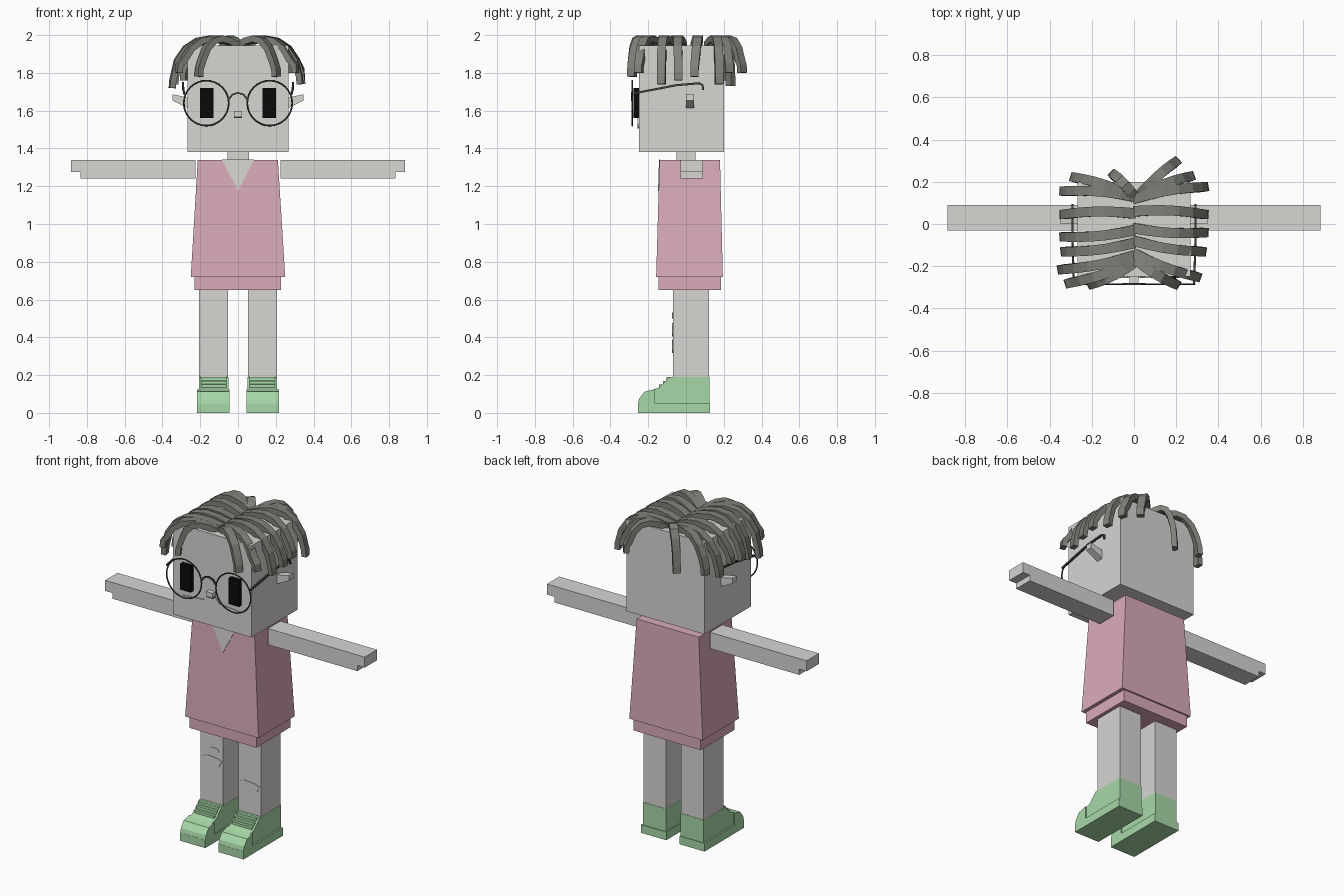
import bpy, bmesh, math
from mathutils import Vector

if "Cube" in bpy.data.objects:
    bpy.data.objects.remove(bpy.data.objects["Cube"])


def material(name, r, g, b):
    m = bpy.data.materials.new(name)
    m.use_nodes = True
    m.diffuse_color = (r, g, b, 1)
    bsdf = m.node_tree.nodes["Principled BSDF"]
    bsdf.inputs["Base Color"].default_value = (r, g, b, 1)
    bsdf.inputs["Roughness"].default_value = 0.9
    return m


SKIN = material("pale grey skin", 0.69, 0.67, 0.65)
PINK = material("dusty pink cloth", 0.70, 0.41, 0.48)
GREEN = material("mint green shoe", 0.39, 0.69, 0.39)
HAIR = material("grey hair", 0.21, 0.22, 0.19)
WIRE = material("dark frame", 0.06, 0.065, 0.055)
BLACK = material("black", 0.003, 0.003, 0.003)


def loft(name, rings, mat):
    """Skin a list of equal-sized point rings and cap both ends."""
    bm = bmesh.new()
    loops = [[bm.verts.new(p) for p in ring] for ring in rings]
    n = len(loops[0])
    for a, b in zip(loops, loops[1:]):
        for i in range(n):
            j = (i + 1) % n
            bm.faces.new((a[i], a[j], b[j], b[i]))
    bm.faces.new(loops[0])
    bm.faces.new(loops[-1])
    bmesh.ops.recalc_face_normals(bm, faces=bm.faces[:])
    mesh = bpy.data.meshes.new(name)
    bm.to_mesh(mesh)
    bm.free()
    mesh.materials.append(mat)
    ob = bpy.data.objects.new(name, mesh)
    bpy.context.collection.objects.link(ob)
    return ob


def rect(x, y, z):
    return [(x[0], y[0], z), (x[1], y[0], z), (x[1], y[1], z), (x[0], y[1], z)]


def box(name, x, y, z, mat, top_x=None, top_y=None):
    return loft(name, [rect(x, y, z[0]), rect(top_x or x, top_y or y, z[1])], mat)


def prism_y(name, pts, y, mat):
    """Extrude an x-z outline along y."""
    return loft(name, [[(px, d, pz) for px, pz in pts] for d in y], mat)


def prism_x(name, pts, x, mat):
    """Extrude a y-z outline along x."""
    return loft(name, [[(d, py, pz) for py, pz in pts] for d in x], mat)


def sweep(name, path, width, height, mat, taper=1.0):
    """Sweep a rectangular section along a path."""
    path = [Vector(p) for p in path]
    flat = path[-1] - path[0]
    side = Vector((-flat.y, flat.x, 0)).normalized()
    rings = []
    for i, p in enumerate(path):
        t = (path[min(i + 1, len(path) - 1)] - path[max(i - 1, 0)]).normalized()
        up = t.cross(side).normalized()
        k = 1 + (taper - 1) * i / (len(path) - 1)
        w, h = side * width * k / 2, up * height * k / 2
        rings.append([p + w + h, p - w + h, p - w - h, p + w - h])
    return loft(name, rings, mat)


def span(s, a, b):
    return tuple(sorted((s * a, s * b)))


# Head, neck and face
box("head", (-0.267, 0.267), (-0.25, 0.2), (1.38, 1.945), SKIN)
box("neck", (-0.055, 0.057), (-0.05, 0.05), (1.32, 1.4), SKIN)
box("nose", (-0.022, 0.022), (-0.28, -0.24), (1.57, 1.597), SKIN)
box("nostrils", (-0.022, 0.022), (-0.277, -0.24), (1.562, 1.57), WIRE)
prism_y("mouth_plate", [(-0.2, 1.517), (-0.06, 1.505), (0.06, 1.505), (0.2, 1.517),
                        (0.05, 1.53), (0.03, 1.56), (-0.03, 1.56), (-0.05, 1.53)],
        (-0.256, -0.249), SKIN)

# Dress
box("dress", (-0.25, 0.25), (-0.158, 0.195), (0.72, 1.34), PINK,
    (-0.213, 0.211), (-0.14, 0.18))
box("underskirt", (-0.23, 0.228), (-0.145, 0.185), (0.65, 0.725), PINK)
loft("neckline", [[(-0.085, y, 1.341), (0.085, y, 1.341), (0, y - 0.005, 1.175)]
                  for y in (-0.143, -0.137)], SKIN)

for s, side in ((1, "left"), (-1, "right")):
    # Arm with a notched hand
    prism_y(side + "_arm", [(s * x, z) for x, z in (
        (0.225, 1.24), (0.835, 1.24), (0.835, 1.275), (0.885, 1.275),
        (0.885, 1.34), (0.225, 1.34))], (-0.03, 0.09), SKIN)

    # Ear and eye
    prism_y(side + "_ear", [(s * x, z) for x, z in (
        (0.26, 1.668), (0.348, 1.687), (0.348, 1.655), (0.26, 1.61))], (0, 0.042), SKIN)
    box(side + "_eye", span(s, 0.13, 0.2), (-0.277, -0.24), (1.56, 1.72), BLACK)

    # Glasses rim and temple
    bpy.ops.mesh.primitive_torus_add(
        major_segments=32, minor_segments=6, major_radius=0.119, minor_radius=0.0045,
        location=(s * 0.168, -0.285, 1.64), rotation=(math.pi / 2, 0, 0))
    rim = bpy.context.object
    rim.name = side + "_glasses_rim"
    rim.data.materials.append(WIRE)
    bpy.ops.object.shade_smooth_by_angle()
    sweep(side + "_glasses_temple", [(s * 0.285, -0.285, 1.69), (s * 0.292, -0.05, 1.735),
          (s * 0.292, 0.07, 1.745), (s * 0.292, 0.088, 1.735), (s * 0.292, 0.09, 1.71)],
          0.01, 0.011, WIRE)

    # Leg
    box(side + "_leg", span(s, 0.052, 0.206), (-0.07, 0.122), (0.18, 0.67), SKIN)

    # Shoe: sole, upper, toe cap and laces
    wide = span(s, 0.045, 0.216)
    box(side + "_sole", wide, (-0.255, 0.128), (0, 0.05), GREEN)
    prism_x(side + "_shoe_upper", [(0.124, 0.04), (0.124, 0.19), (-0.085, 0.19),
            (-0.14, 0.135), (-0.215, 0.11), (-0.245, 0.07), (-0.25, 0.04)],
            span(s, 0.051, 0.207), GREEN)
    prism_x(side + "_toe_cap", [(-0.165, 0.045), (-0.165, 0.125), (-0.22, 0.112),
            (-0.248, 0.075), (-0.255, 0.045)], wide, GREEN)
    for i in range(3):
        y, z = -0.135 + 0.02 * i, 0.138 + 0.02 * i
        box(side + "_lace", span(s, 0.062, 0.196), (y - 0.008, y + 0.03),
            (z - 0.01, z + 0.011), GREEN)


# Knee patches
def patch(name, cx, cz, w, h):
    outline = ((-1, 0.6), (-0.5, 1), (0.6, 0.8), (1, 0.5), (0.7, -0.6), (0, -1), (-0.7, -0.8))
    prism_y(name, [(cx + w * a, cz + h * b) for a, b in outline], (-0.073, -0.069), SKIN)


patch("right_knee_patch", -0.128, 0.44, 0.068, 0.036)
patch("right_small_patch", -0.11, 0.515, 0.032, 0.016)
patch("left_knee_patch", 0.128, 0.352, 0.07, 0.036)

# Glasses bridge
sweep("glasses_bridge", [(-0.052, -0.285, 1.655), (-0.03, -0.285, 1.685), (0, -0.285, 1.695),
                         (0.03, -0.285, 1.685), (0.052, -0.285, 1.655)], 0.01, 0.009, WIRE)

# Hair locks: root x, root y, tip x, tip y, tip z
LOCKS = [
    (0, 0.12, 0.335, 0.175, 1.74), (0, 0.06, 0.335, 0.045, 1.78), (0, -0.02, 0.335, -0.04, 1.76),
    (0, -0.08, 0.325, -0.13, 1.74), (0, -0.14, 0.30, -0.25, 1.80), (0.01, -0.17, 0.2, -0.285, 1.78),
    (0, 0.13, -0.335, 0.155, 1.74), (0, 0.05, -0.335, 0.045, 1.78), (0, -0.03, -0.335, -0.06, 1.76),
    (0, -0.09, -0.33, -0.13, 1.74), (0, -0.15, -0.345, -0.215, 1.72),
    (0, -0.18, -0.31, -0.28, 1.80), (-0.01, -0.19, -0.205, -0.285, 1.78),
    (0.03, 0.14, 0.2, 0.295, 1.80), (0.04, 0.14, 0.27, 0.225, 1.80),
    (-0.03, 0.14, -0.285, 0.22, 1.76), (0, 0.13, -0.1, 0.235, 1.73),
]
ARC = ((0, 1.945), (0.2, 1.97), (0.42, 1.981), (0.62, 1.97), (0.8, 1.93), (0.93, 1.865))
for rx, ry, tx, ty, tz in LOCKS:
    root, tip = Vector((rx, ry, 0)), Vector((tx, ty, 0))
    path = []
    for f, z in ARC + ((1, tz + 0.04), (1.01, tz)):
        p = root.lerp(tip, f)
        p.y += 0.012 * math.sin(math.pi * min(f, 1)) * (1 if ry > 0 else -1)
        p.z = z
        path.append(p)
    sweep("hair_lock", path, 0.05, 0.036, HAIR, 0.85)
